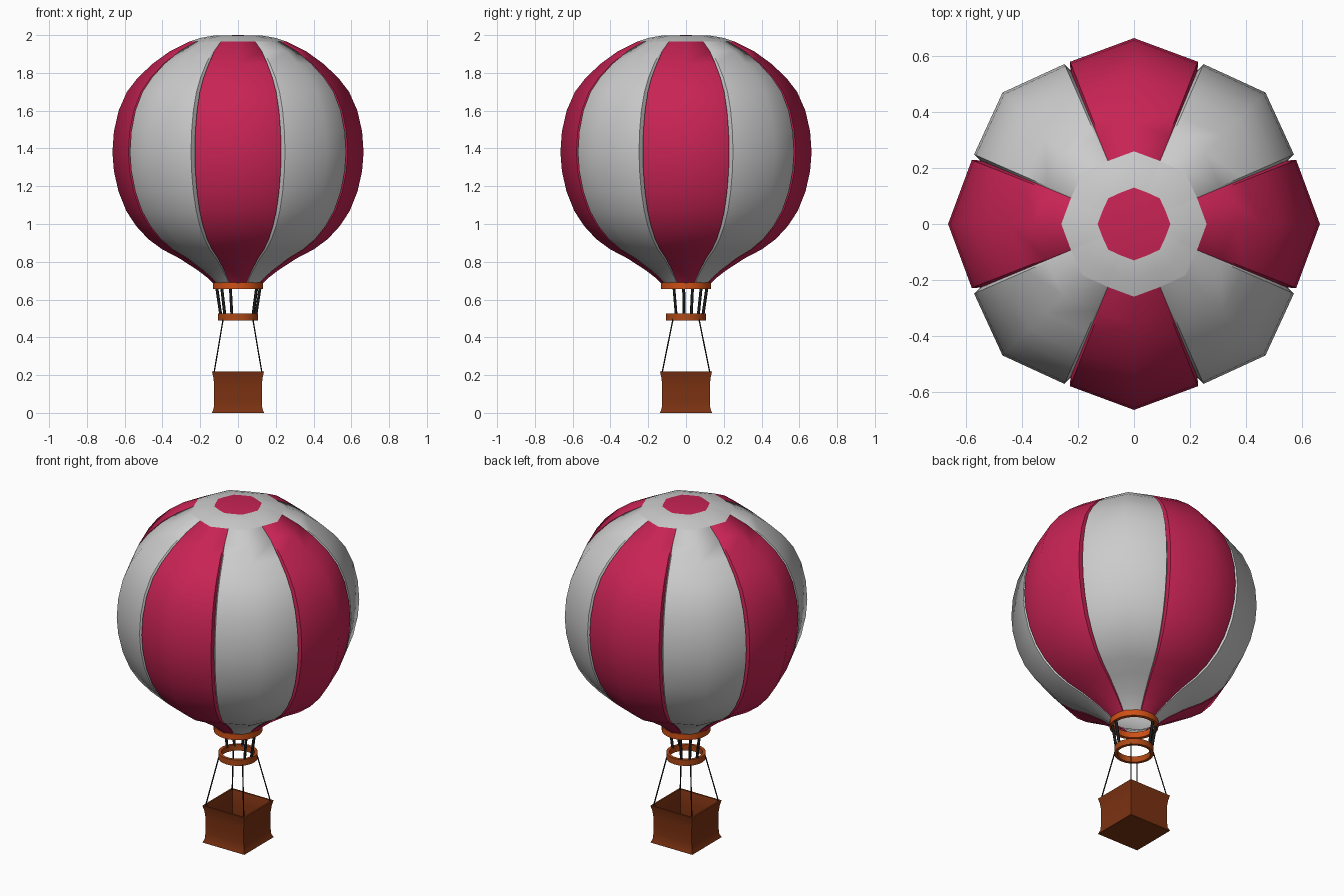
import bpy, bmesh, math
from mathutils import Vector

cube = bpy.data.objects.get("Cube")
if cube:
    bpy.data.objects.remove(cube, do_unlink=True)


def material(name, colour):
    m = bpy.data.materials.new(name)
    m.use_nodes = True
    m.diffuse_color = (*colour, 1)
    m.node_tree.nodes["Principled BSDF"].inputs["Base Color"].default_value = (*colour, 1)
    return m


CRIMSON = material("crimson", (0.58, 0.017, 0.09))
WHITE = material("off white", (0.6, 0.6, 0.6))
ORANGE = material("orange", (0.62, 0.08, 0.008))
RUST = material("rust", (0.42, 0.065, 0.008))
BROWN = material("wicker brown", (0.2, 0.032, 0.006))
BLACK = material("black", (0.01, 0.01, 0.01))


def finish(name, bm, mats, smooth=None):
    bmesh.ops.recalc_face_normals(bm, faces=bm.faces)
    mesh = bpy.data.meshes.new(name)
    bm.to_mesh(mesh)
    bm.free()
    for m in mats:
        mesh.materials.append(m)
    ob = bpy.data.objects.new(name, mesh)
    bpy.context.collection.objects.link(ob)
    if smooth:
        bpy.ops.object.select_all(action='DESELECT')
        ob.select_set(True)
        bpy.context.view_layer.objects.active = ob
        bpy.ops.object.shade_smooth_by_angle(angle=math.radians(smooth))
    return ob


def skin(bm, rows, closed_rows=False):
    """Bridge successive closed loops of points with quads."""
    loops = [[bm.verts.new(p) for p in row] for row in rows]
    pairs = list(zip(loops, loops[1:]))
    if closed_rows:
        pairs.append((loops[-1], loops[0]))
    for a, b in pairs:
        n = len(a)
        for i in range(n):
            j = (i + 1) % n
            bm.faces.new((a[i], a[j], b[j], b[i]))
    return loops


def polar(r, deg, z):
    t = math.radians(deg)
    return Vector((r * math.cos(t), r * math.sin(t), z))


# Envelope: eight bulging gores with grooves between them
PROFILE = [(.125, .68), (.155, .71), (.21, .753), (.31, .818), (.4, .865),
           (.475, .92), (.54, .99), (.592, 1.07), (.632, 1.17), (.657, 1.28),
           (.665, 1.38), (.657, 1.49), (.632, 1.6), (.588, 1.7), (.53, 1.775),
           (.45, 1.85), (.36, 1.915), (.26, 1.965)]
CROWN = [(.26, 1.965), (.2, 1.985), (.13, 1.997)]


def gore_ring(r, z, groove):
    ring = []
    for k in range(8):
        for offset, f in ((-22.5, groove), (-21.5, .938), (0, 1), (21.5, .938)):
            ring.append(polar(r * f, 45 * k + offset, z))
    return ring


bm = bmesh.new()
skin(bm, [gore_ring(r, z, .895 if z < 1.9 else .915) for r, z in PROFILE])
for f in bm.faces:
    c = f.calc_center_median()
    gore = round(math.degrees(math.atan2(c.y, c.x)) / 45)
    f.material_index = gore % 2
finish("envelope", bm, [CRIMSON, WHITE], 50)

# Crown: white band closed by a crimson octagonal cap
bm = bmesh.new()
loops = skin(bm, [gore_ring(r, z, .935) for r, z in CROWN])
tip = bm.verts.new((0, 0, 2))
rim = loops[-1]
for i in range(len(rim)):
    f = bm.faces.new((rim[i], rim[(i + 1) % len(rim)], tip))
    f.material_index = 1
finish("crown", bm, [WHITE, CRIMSON], 50)


# Burner hoops
def hoop(name, outer, inner, low, high, mat):
    bm = bmesh.new()
    section = [(outer, low), (outer, high), (inner, high), (inner, low)]
    skin(bm, [[polar(r, i * 15, z) for i in range(24)] for r, z in section], True)
    finish(name, bm, [mat], 35)


hoop("upper_hoop", .132, .112, .655, .69, ORANGE)
hoop("lower_hoop", .107, .09, .49, .525, RUST)


# Struts and ropes
def rod(name, a, b, radius):
    bm = bmesh.new()
    turn = (b - a).to_track_quat('Z', 'Y')
    rows = [[p + turn @ polar(radius, i * 60, 0) for i in range(6)] for p in (a, b)]
    for loop in skin(bm, rows):
        bm.faces.new(loop)
    finish(name, bm, [BLACK], 70)


for i, angle in enumerate((110, 137, 163, -6, -33)):
    rod(f"strut_{i + 1}", polar(.118, angle, .665), polar(.095, angle, .515), .008)

for sx, side in ((1, "left"), (-1, "right")):
    for sy, end in ((-1, "front"), (1, "back")):
        rod(f"rope_{end}_{side}", Vector((.078 * sx, .068 * sy, .5)),
            Vector((.127 * sx, .127 * sy, .21)), .0035)

# Basket: open box with a flared foot and rim
OUTER = [(.138, 0), (.129, .022), (.126, .06), (.126, .15), (.131, .19), (.138, .22)]
INNER = [(r - .01, max(z, .012)) for r, z in reversed(OUTER)]
bm = bmesh.new()
loops = skin(bm, [[(r, -r, z), (r, r, z), (-r, r, z), (-r, -r, z)] for r, z in OUTER + INNER])
bm.faces.new(loops[0])
bm.faces.new(loops[-1])
finish("basket", bm, [BROWN], 30)
